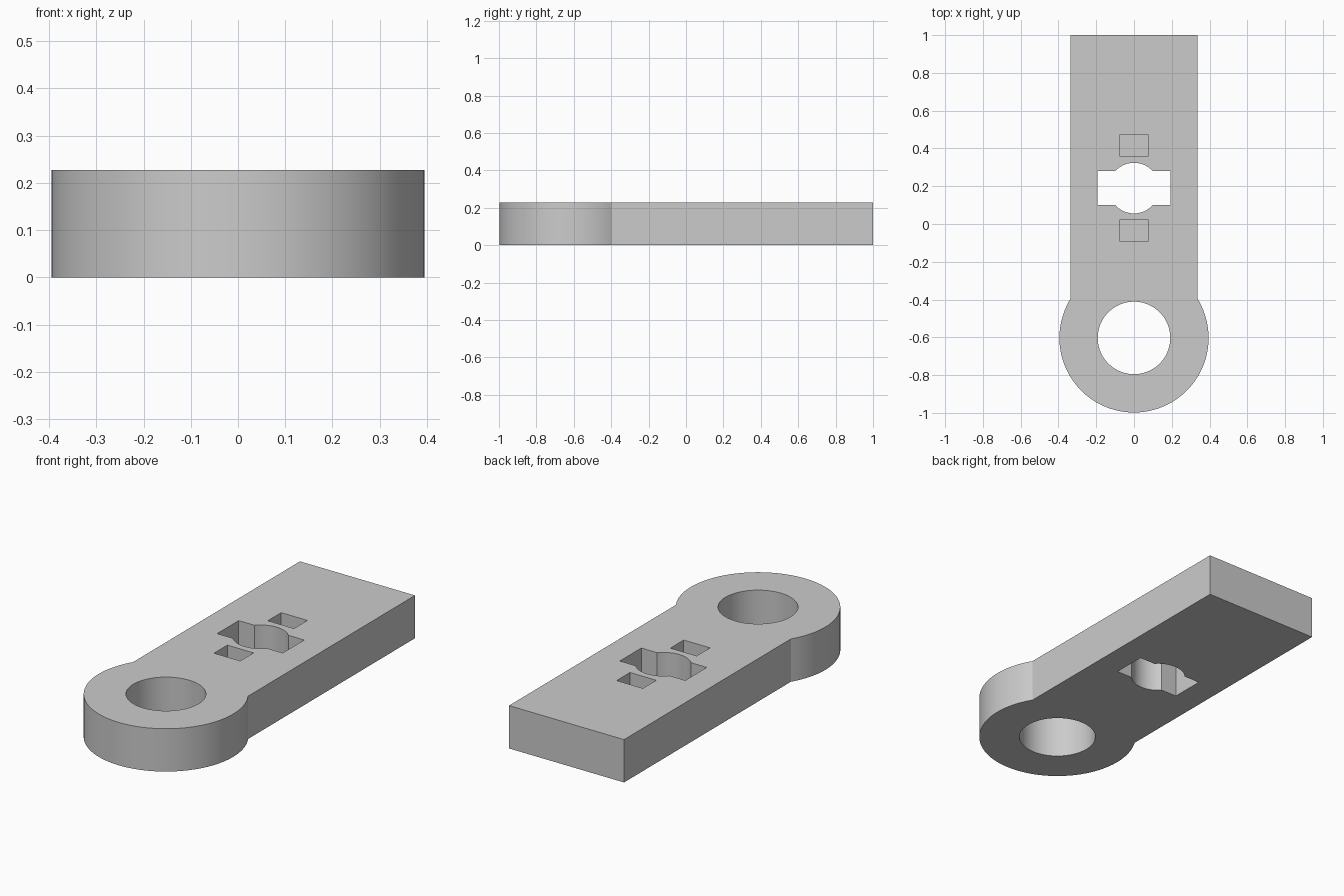
import bpy
import bmesh
from math import asin, acos, pi, cos, sin

HEIGHT = 0.227
RING_Y = -0.603
RING_R = 0.395
BAR_X = 0.337
KEY_Y = 0.19

cube = bpy.data.objects.get("Cube")
if cube:
    bpy.data.objects.remove(cube, do_unlink=True)

grey = bpy.data.materials.new("plain grey")
grey.use_nodes = True
grey.diffuse_color = (0.6, 0.6, 0.6, 1)
grey.node_tree.nodes["Principled BSDF"].inputs["Base Color"].default_value = (0.6, 0.6, 0.6, 1)


def arc(cy, radius, start, end, steps):
    """Points on an arc centred on x = 0, both ends included."""
    angles = [start + (end - start) * i / steps for i in range(steps + 1)]
    return [(radius * cos(a), cy + radius * sin(a)) for a in angles]


def prism(name, outline, bottom, top):
    """Extrude a counter-clockwise outline straight up."""
    bm = bmesh.new()
    face = bm.faces.new([bm.verts.new((x, y, bottom)) for x, y in outline])
    made = bmesh.ops.extrude_face_region(bm, geom=[face], use_keep_orig=True)
    verts = [g for g in made["geom"] if isinstance(g, bmesh.types.BMVert)]
    bmesh.ops.translate(bm, verts=verts, vec=(0, 0, top - bottom))
    bmesh.ops.recalc_face_normals(bm, faces=bm.faces)
    mesh = bpy.data.meshes.new(name)
    bm.to_mesh(mesh)
    bm.free()
    mesh.materials.append(grey)
    obj = bpy.data.objects.new(name, mesh)
    bpy.context.collection.objects.link(obj)
    return obj


def rectangle(cy, half_x, half_y):
    return [(-half_x, cy - half_y), (half_x, cy - half_y),
            (half_x, cy + half_y), (-half_x, cy + half_y)]


# Lever arm: round eye at the front running into a straight bar
join = acos(BAR_X / RING_R)
outline = arc(RING_Y, RING_R, -pi - join, join, 80)
outline += [(BAR_X, 1), (-BAR_X, 1)]
arm = prism("lever_arm", outline, 0, HEIGHT)

# Large round hole in the eye
cutters = [prism("eye_hole_cutter", arc(RING_Y, 0.192, 0, 2 * pi, 72)[:-1], -0.1, 0.4)]

# Round centre hole with a slot on each side
slot_x, slot_y, bore = 0.192, 0.09, 0.134
a = asin(slot_y / bore)
key = arc(KEY_Y, bore, a, pi - a, 24)
key += [(-slot_x, KEY_Y + slot_y), (-slot_x, KEY_Y - slot_y)]
key += arc(KEY_Y, bore, pi + a, 2 * pi - a, 24)
key += [(slot_x, KEY_Y - slot_y), (slot_x, KEY_Y + slot_y)]
cutters.append(prism("slotted_hole_cutter", key, -0.1, 0.4))

# Blind rectangular pockets before and behind the slotted hole
for side, name in ((-1, "front"), (1, "rear")):
    pocket = rectangle(KEY_Y + side * 0.225, 0.077, 0.056)
    cutters.append(prism(name + "_pocket_cutter", pocket, HEIGHT - 0.15, 0.4))

# Cut the openings and drop the cutters
bpy.context.view_layer.objects.active = arm
arm.select_set(True)
for cutter in cutters:
    mod = arm.modifiers.new(cutter.name, "BOOLEAN")
    mod.operation = "DIFFERENCE"
    mod.solver = "EXACT"
    mod.object = cutter
    bpy.ops.object.modifier_apply(modifier=mod.name)
    bpy.data.objects.remove(cutter, do_unlink=True)

bpy.ops.object.shade_smooth_by_angle(angle=pi / 9)
